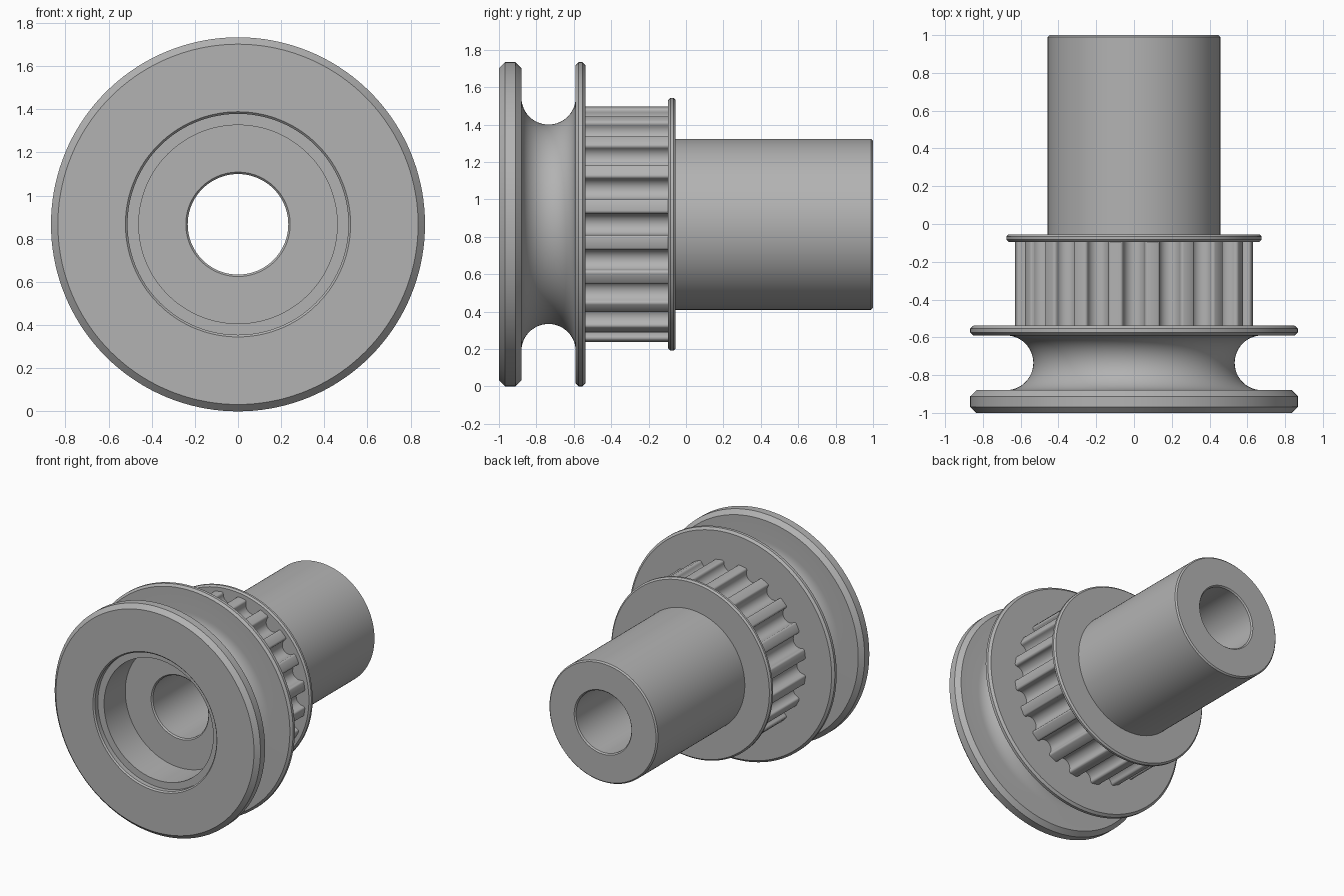
import bpy, bmesh
from math import pi, sin, cos, radians, hypot, atan2

if "Cube" in bpy.data.objects:
    bpy.data.objects.remove(bpy.data.objects["Cube"])

RADIUS = 0.867      # outer radius, also the height of the axis
SEGMENTS = 144
TEETH = 20

grey = bpy.data.materials.new("machined grey")
grey.use_nodes = True
grey.diffuse_color = (0.45, 0.45, 0.45, 1)
grey.node_tree.nodes["Principled BSDF"].inputs["Base Color"].default_value = grey.diffuse_color


def skin(name, rings):
    """Join successive closed rings of points with quads."""
    bm = bmesh.new()
    loops = [[bm.verts.new(p) for p in ring] for ring in rings]
    for a, b in zip(loops, loops[1:]):
        n = len(a)
        for k in range(n):
            j = (k + 1) % n
            bm.faces.new((a[k], b[k], b[j], a[j]))
    mesh = bpy.data.meshes.new(name)
    bm.to_mesh(mesh)
    bm.free()
    mesh.materials.append(grey)
    obj = bpy.data.objects.new(name, mesh)
    bpy.context.collection.objects.link(obj)
    bpy.ops.object.select_all(action='DESELECT')
    obj.select_set(True)
    bpy.context.view_layer.objects.active = obj
    bpy.ops.object.shade_smooth_by_angle(angle=radians(30))
    return obj


def lathe(name, profile):
    """Turn a (y, radius) profile around the y axis."""
    turns = [2 * pi * k / SEGMENTS for k in range(SEGMENTS)]
    return skin(name, [[(r * cos(t), y, RADIUS + r * sin(t)) for t in turns]
                       for y, r in profile])


def arc(cy, cr, radius, start, end, steps):
    angles = [radians(start + (end - start) * i / steps) for i in range(steps + 1)]
    return [(cy + radius * cos(a), cr + radius * sin(a)) for a in angles]


# Grooved wheel: bore, stepped front recess, chamfered rims, round cord groove
BORE, EDGE = 0.233, 0.242
recess = [(-0.30, BORE), (-0.69, BORE), (-0.70, EDGE), (-0.70, 0.46),
          (-0.955, 0.46), (-0.955, 0.512), (-0.99, 0.512), (-1, 0.522)]
front_rim = [(-1, 0.835), (-0.968, RADIUS), (-0.912, RADIUS), (-0.88, 0.835)]
cord_groove = arc(-0.735, 0.678, 0.145, 180, 360, 24)
rear_rim = [(-0.59, 0.85), (-0.575, RADIUS), (-0.553, RADIUS), (-0.538, 0.85),
            (-0.538, 0.54)]
lathe("grooved_wheel", recess + front_rim + cord_groove + rear_rim)

# Belt flange and hub sleeve, running back through the bore
lathe("flange_and_sleeve", [
    (-0.095, 0.54), (-0.095, 0.664), (-0.083, 0.676), (-0.067, 0.676),
    (-0.055, 0.664), (-0.055, 0.457), (0.99, 0.457), (1, 0.447),
    (1, EDGE), (0.99, BORE), (-0.30, BORE)])

# Toothed ring: rounded grooves with filleted tooth tips
LAND, ROOT, FILLET = 0.63, 0.057, 0.016
half = arc(0, LAND - FILLET, ROOT, -90, 0, 8)
half += arc(ROOT + FILLET, LAND - FILLET, FILLET, 180, 90, 4)
groove = [(-v, u) for v, u in reversed(half[1:])] + half
outline = []
for tooth in range(TEETH):
    for v, u in groove:
        r, t = hypot(u, v), atan2(v, u) + 2 * pi * tooth / TEETH
        outline.append((r * cos(t), r * sin(t)))
skin("toothed_ring", [[(x, y, RADIUS + z) for x, z in outline]
                      for y in (-0.538, -0.095)])
